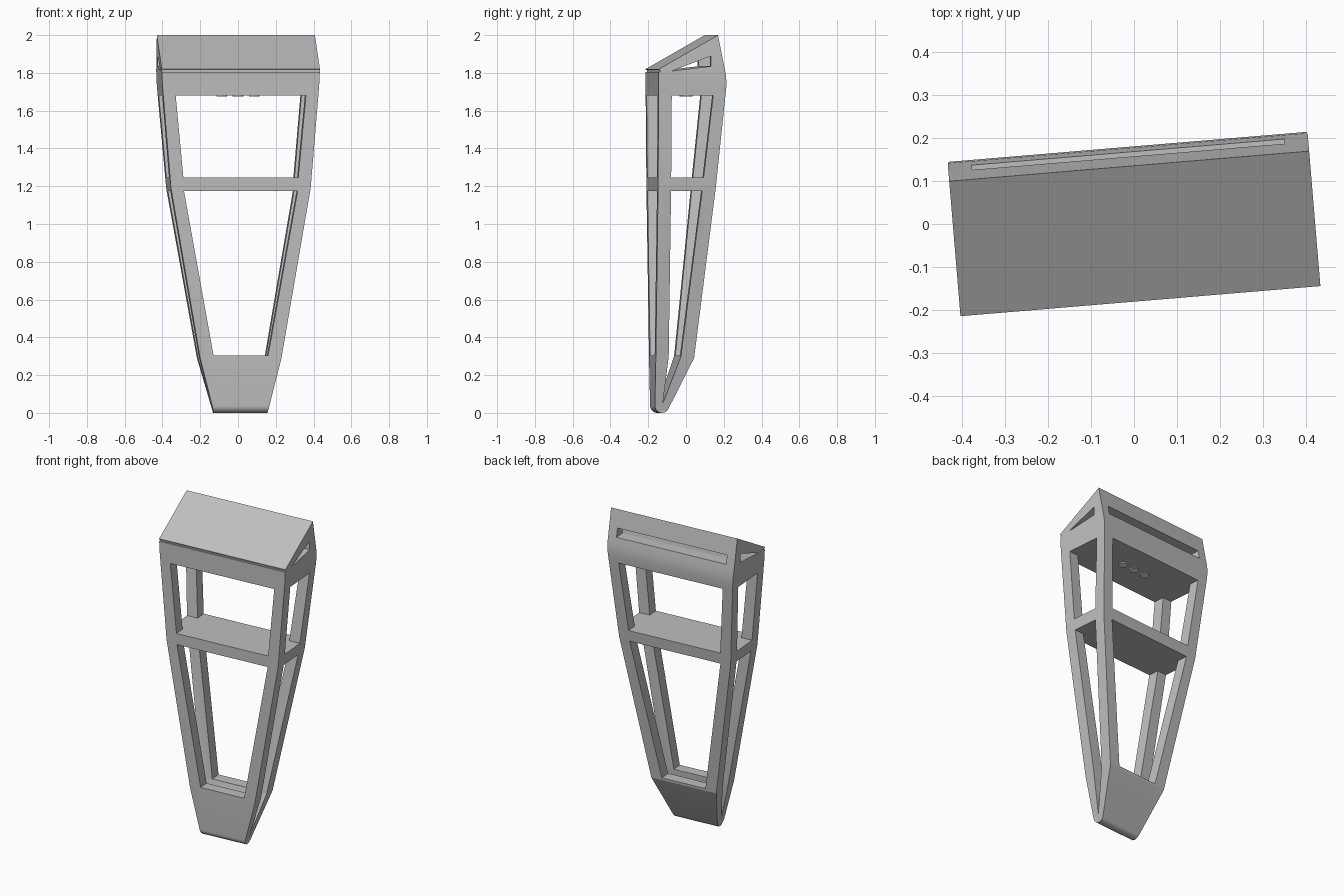
import bpy, bmesh
from math import radians, cos, sin

if "Cube" in bpy.data.objects:
    bpy.data.objects.remove(bpy.data.objects["Cube"], do_unlink=True)

YAW = radians(4.78)


def material(name, rgb):
    m = bpy.data.materials.new(name)
    m.use_nodes = True
    m.diffuse_color = (*rgb, 1)
    m.node_tree.nodes["Principled BSDF"].inputs["Base Color"].default_value = (*rgb, 1)
    return m


grey = material("frame grey", (0.52, 0.52, 0.52))
white = material("lamp white", (0.95, 0.95, 0.95))


def prism(name, points, axis, lo, hi):
    """Extrude a 2D outline: axis x takes (y, z) points, axis y takes (x, z) points."""
    bm = bmesh.new()
    place = (lambda p, d: (d, *p)) if axis == "x" else (lambda p, d: (p[0], d, p[1]))
    rings = [[bm.verts.new(place(p, d)) for p in points] for d in (lo, hi)]
    bm.faces.new(rings[0])
    bm.faces.new(rings[1])
    n = len(points)
    for i in range(n):
        j = (i + 1) % n
        bm.faces.new((rings[0][i], rings[0][j], rings[1][j], rings[1][i]))
    bmesh.ops.recalc_face_normals(bm, faces=bm.faces)
    mesh = bpy.data.meshes.new(name)
    bm.to_mesh(mesh)
    bm.free()
    mesh.materials.append(grey)
    ob = bpy.data.objects.new(name, mesh)
    bpy.context.collection.objects.link(ob)
    return ob


def combine(target, tool, operation):
    """Bake one boolean into the target and drop the tool."""
    mod = target.modifiers.new("cut", "BOOLEAN")
    mod.operation, mod.object, mod.solver = operation, tool, "EXACT"
    graph = bpy.context.evaluated_depsgraph_get()
    mesh = bpy.data.meshes.new_from_object(target.evaluated_get(graph))
    target.modifiers.clear()
    target.data = mesh
    bpy.data.objects.remove(tool, do_unlink=True)


def mirrored(half):
    """Close a right-hand (x, z) outline with its mirror image."""
    return half + [(-x, z) for x, z in reversed(half)]


# Side silhouette: rounded foot, kinked back, sloping roof
foot = [(-0.14 + 0.038 * cos(a), 0.038 + 0.038 * sin(a))
        for a in (radians(180 + 153 * i / 14) for i in range(15))]
side = foot + [(0.025, 0.29), (0.127, 1.19), (0.174, 1.67), (0.179, 1.72), (0.18, 1.75),
               (0.177, 1.79), (0.135, 2.0), (-0.18, 1.82)]
frame = prism("frame", side, "x", -0.6, 0.6)

# Front silhouette tapering to the foot
front = [(0.145, -0.1), (0.145, 0.01), (0.216, 0.29), (0.371, 1.19),
         (0.411, 1.67), (0.416, 1.73), (0.42, 1.81), (0.42, 2.1)]
combine(frame, prism("front_outline", mirrored(front), "y", -0.5, 0.5), "INTERSECT")

# Openings from front to back, above and below the shelf
for half in ([(0.145, 0.305), (0.302, 1.175)], [(0.305, 1.245), (0.346, 1.68)]):
    combine(frame, prism("front_opening", mirrored(half), "y", -0.5, 0.5), "DIFFERENCE")

# Openings from side to side: lower, upper and the wedge under the roof
for outline in ([(-0.11, 1.175), (0.055, 1.175), (-0.045, 0.3), (-0.136, 0.05), (-0.11, 0.3)],
                [(-0.11, 1.245), (0.062, 1.245), (0.11, 1.68), (-0.11, 1.68)],
                [(-0.11, 1.81), (0.097, 1.835), (0.097, 1.889)]):
    combine(frame, prism("side_opening", outline, "x", -0.7, 0.7), "DIFFERENCE")

# Long slot in the back of the head and a fine groove below the roof edge
slot = [(0.09, 1.836), (0.25, 1.836), (0.25, 1.895), (0.09, 1.888)]
combine(frame, prism("back_slot", slot, "x", -0.365, 0.365), "DIFFERENCE")
groove = [(-0.3, 1.804), (-0.172, 1.804), (-0.172, 1.814), (-0.3, 1.814)]
combine(frame, prism("roof_groove", groove, "x", -0.7, 0.7), "DIFFERENCE")

bpy.ops.object.select_all(action="DESELECT")
frame.select_set(True)
bpy.context.view_layer.objects.active = frame
bpy.ops.object.shade_smooth_by_angle(angle=radians(15))
frame.rotation_euler.z = YAW

# Three round lamps under the head
for i in (-1, 0, 1):
    x = 0.087 * i
    bpy.ops.mesh.primitive_cylinder_add(vertices=24, radius=0.028, depth=0.006,
                                        location=(x * cos(YAW), x * sin(YAW), 1.678))
    lamp = bpy.context.object
    lamp.name = f"lamp_{i + 2}"
    lamp.data.materials.append(white)
